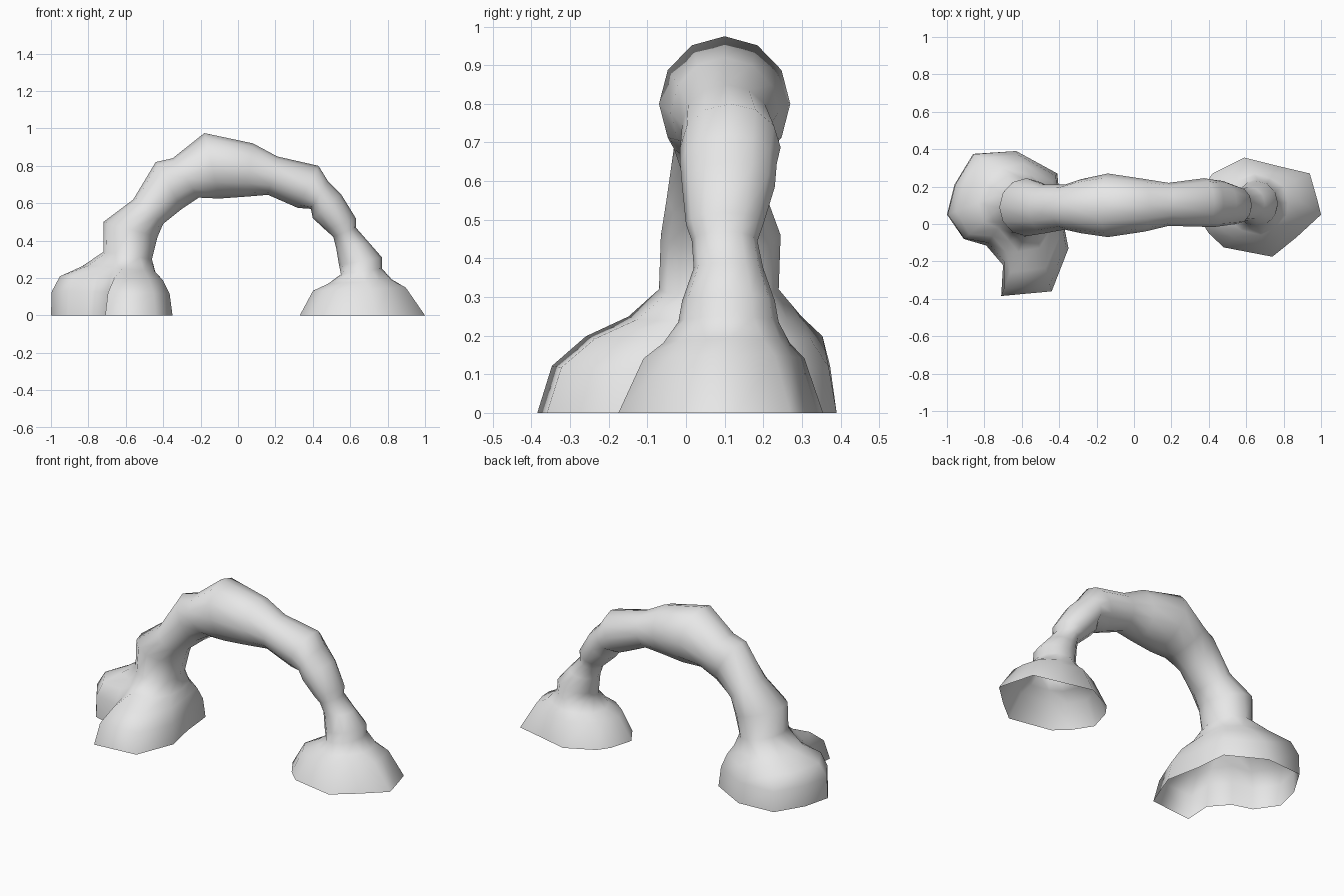
import bpy, bmesh, math
from mathutils import Vector

if "Cube" in bpy.data.objects:
    bpy.data.objects.remove(bpy.data.objects["Cube"])

N = 12  # sides of the tube

stone = bpy.data.materials.new("light_grey_stone")
stone.diffuse_color = (0.8, 0.8, 0.8, 1)
stone.use_nodes = True
stone.node_tree.nodes["Principled BSDF"].inputs["Base Color"].default_value = stone.diffuse_color

# Arch cross-sections: inner x, inner z, outer x, outer z, y centre, y half-width
SECTIONS = [
    (-.46, .30, -.72, .34, .085, .155), (-.43, .42, -.72, .50, .09, .155),
    (-.40, .49, -.56, .62, .08, .13), (-.30, .57, -.44, .82, .09, .12),
    (-.21, .63, -.35, .84, .095, .145), (-.10, .625, -.18, .975, .10, .17),
    (.04, .635, .08, .92, .10, .14), (.16, .645, .21, .85, .105, .115),
    (.32, .575, .43, .80, .115, .13), (.39, .57, .48, .72, .11, .125),
    (.40, .52, .55, .65, .11, .12), (.47, .455, .63, .52, .10, .10),
    (.51, .42, .63, .47, .10, .085), (.525, .36, .70, .39, .11, .09),
    (.54, .27, .77, .31, .11, .12), (.55, .22, .77, .25, .11, .13),
]

# Ground outlines of the feet, starting on the inner side and running over the back
LEFT_BASE = [(-.35, -.13), (-.39, .07), (-.41, .27), (-.63, .39), (-.86, .375), (-.96, .21),
             (-1, .05), (-.91, -.08), (-.79, -.115), (-.70, -.22), (-.71, -.385), (-.44, -.36)]
RIGHT_BASE = [(.40, -.05), (.33, .06), (.37, .20), (.42, .27), (.59, .355), (.77, .31),
              (.94, .27), (.98, .13), (1, .05), (.87, -.07), (.74, -.175), (.48, -.125)]


def section_ring(xi, zi, xo, zo, yc, hw):
    c = Vector(((xi + xo) / 2, yc, (zi + zo) / 2))
    a = Vector((xi, yc, zi)) - c
    ring = []
    for i in range(N):
        t = math.radians(-30 + i * 360 / N)
        ring.append(c + a * math.cos(t) + Vector((0, hw * math.sin(t), 0)))
    return ring


def foot_rings(base, target, steps, power):
    """Rings from the ground outline up to the leg; steps = (inward, height) fractions."""
    rings = []
    for inward, height in steps:
        ring = []
        for i, (x, y) in enumerate(base):
            k = inward ** power(i)
            ring.append(Vector((x + (target[i].x - x) * k,
                                y + (target[i].y - y) * k,
                                target[i].z * height)))
        rings.append(ring)
    return rings


arch = [section_ring(*s) for s in SECTIONS]

# Left foot: two lobes, the side lobe has a fuller shoulder
left = foot_rings(LEFT_BASE, arch[0], [(0, 0), (.12, .38), (.40, .62), (.75, .78)],
                  lambda i: 2 if 4 <= i <= 7 else 1)
# Right foot: one low mound, steeper on the inner side
right = foot_rings(RIGHT_BASE, arch[-1], [(.75, .77), (.42, .6), (0, 0)],
                   lambda i: 1.3 if i <= 2 else 1)

# Skin all rings into one hollow tube, open at the ground
bm = bmesh.new()
rows = [[bm.verts.new(p) for p in ring] for ring in left + arch + right]
for a, b in zip(rows, rows[1:]):
    for i in range(N):
        j = (i + 1) % N
        bm.faces.new((a[i], a[j], b[j], b[i]))
bmesh.ops.recalc_face_normals(bm, faces=bm.faces)
# Make sure the top of the arch faces up
top = max(bm.faces, key=lambda f: f.calc_center_median().z)
if top.normal.z < 0:
    bmesh.ops.reverse_faces(bm, faces=bm.faces)
for f in bm.faces:
    f.smooth = True

mesh = bpy.data.meshes.new("rock_arch")
bm.to_mesh(mesh)
bm.free()
mesh.materials.append(stone)
bpy.context.collection.objects.link(bpy.data.objects.new("rock_arch", mesh))
